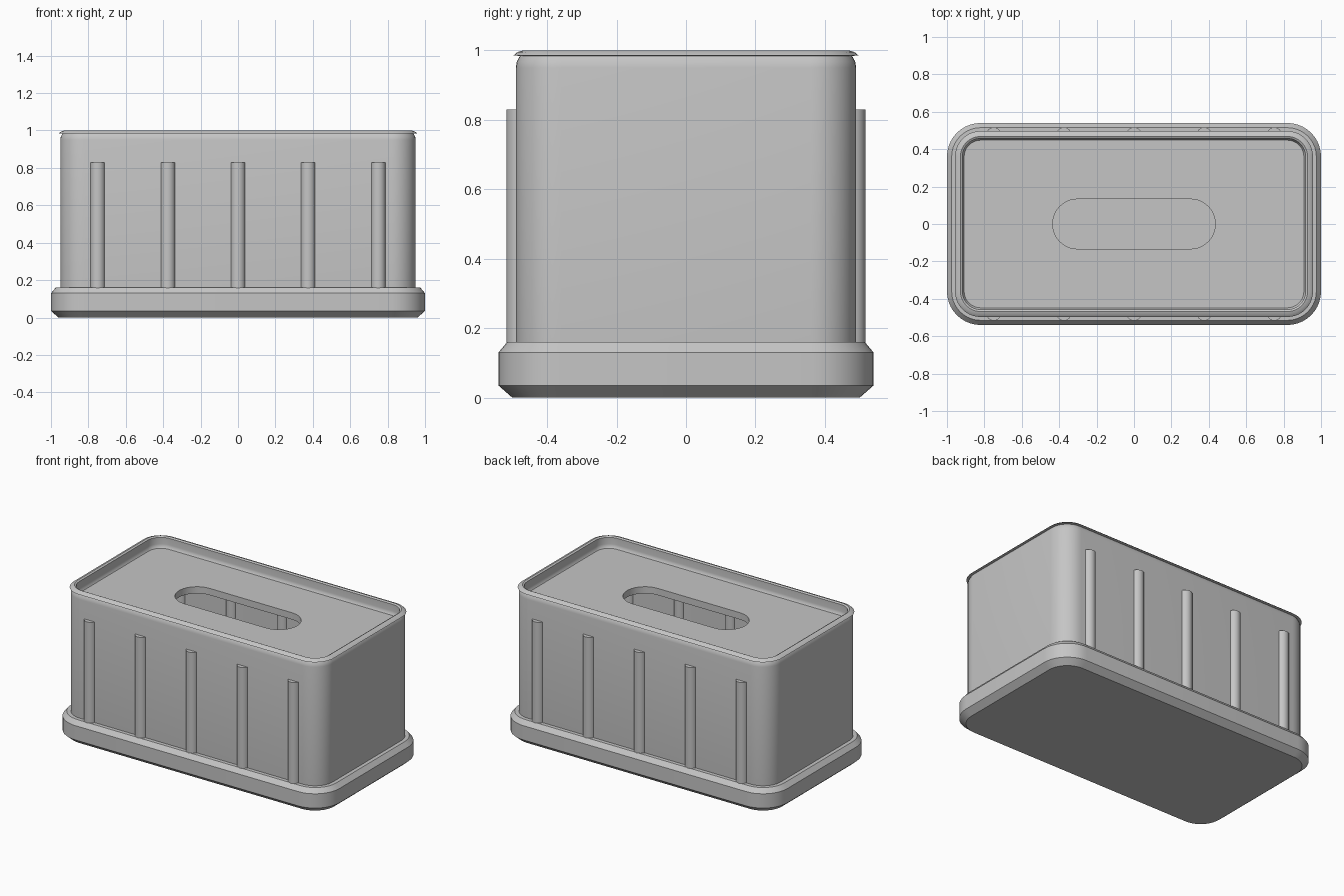
import bpy, bmesh
from math import sin, cos, pi, radians

cube = bpy.data.objects.get("Cube")
if cube:
    bpy.data.objects.remove(cube)

grey = bpy.data.materials.new("plain_grey")
grey.use_nodes = True
grey.diffuse_color = (0.56, 0.56, 0.56, 1)
grey.node_tree.nodes["Principled BSDF"].inputs["Base Color"].default_value = grey.diffuse_color

CX, CY = 0.82, 0.36   # corner arc centres shared by every rounded outline
STEPS = 10            # segments per corner


def outline(r, z, cx=CX, cy=CY):
    """Rounded rectangle as a loop of points."""
    pts = []
    for q, (sx, sy) in enumerate([(1, 1), (-1, 1), (-1, -1), (1, -1)]):
        for i in range(STEPS + 1):
            a = (q + i / STEPS) * pi / 2
            pts.append((sx * cx + r * cos(a), sy * cy + r * sin(a), z))
    return pts


def finish(name, bm):
    bmesh.ops.remove_doubles(bm, verts=bm.verts, dist=1e-5)
    bmesh.ops.recalc_face_normals(bm, faces=bm.faces)
    mesh = bpy.data.meshes.new(name)
    bm.to_mesh(mesh)
    bm.free()
    mesh.materials.append(grey)
    obj = bpy.data.objects.new(name, mesh)
    bpy.context.collection.objects.link(obj)
    bpy.ops.object.select_all(action='DESELECT')
    obj.select_set(True)
    bpy.context.view_layer.objects.active = obj
    bpy.ops.object.shade_smooth_by_angle(angle=radians(28))
    return obj


def loft(name, loops, closed=False):
    """Bridge outlines in order; cap the ends or join last to first."""
    bm = bmesh.new()
    rings = [[bm.verts.new(p) for p in loop] for loop in loops]
    pairs = list(zip(rings, rings[1:]))
    if closed:
        pairs.append((rings[-1], rings[0]))
    else:
        bm.faces.new(rings[0])
        bm.faces.new(rings[-1])
    n = len(rings[0])
    for a, b in pairs:
        for i in range(n):
            j = (i + 1) % n
            bm.faces.new((a[i], a[j], b[j], b[i]))
    return finish(name, bm)


# Chamfered tray that the box stands in
base = [(0.14, 0), (0.18, 0.035), (0.18, 0.13), (0.155, 0.16), (0.12, 0.16), (0.12, 0.06)]
loft("base_tray", [outline(r, z) for r, z in base])

# Hollow box: outer wall, rim, recessed top with a slot, inner wall
outer = [(0.13, 0.14), (0.13, 0.95), (0.127, 0.968), (0.118, 0.984)]
rim = [(0.137, 0.985), (0.125, 0.995), (0.108, 1.0), (0.097, 0.994)]
recess = [(0.097, 0.95), (0.095, 0.935), (0.088, 0.925)]
inner = [(0.10, 0.88), (0.10, 0.07), (0.125, 0.07)]
slot = [outline(0.133, z, 0.302, 0) for z in (0.925, 0.88)]
loops = [outline(r, z) for r, z in outer + rim + recess] + slot
loops += [outline(r, z) for r, z in inner]
loft("box_body", loops, closed=True)

# Round ribs set into the long walls
for side, y in (("front", -0.477), ("back", 0.477)):
    for i in range(5):
        bm = bmesh.new()
        bmesh.ops.create_cone(bm, cap_ends=True, segments=24, radius1=0.04,
                              radius2=0.04, depth=0.73)
        bmesh.ops.translate(bm, verts=bm.verts, vec=((i - 2) * 0.375, y, 0.465))
        finish(f"{side}_rib_{i + 1}", bm)
